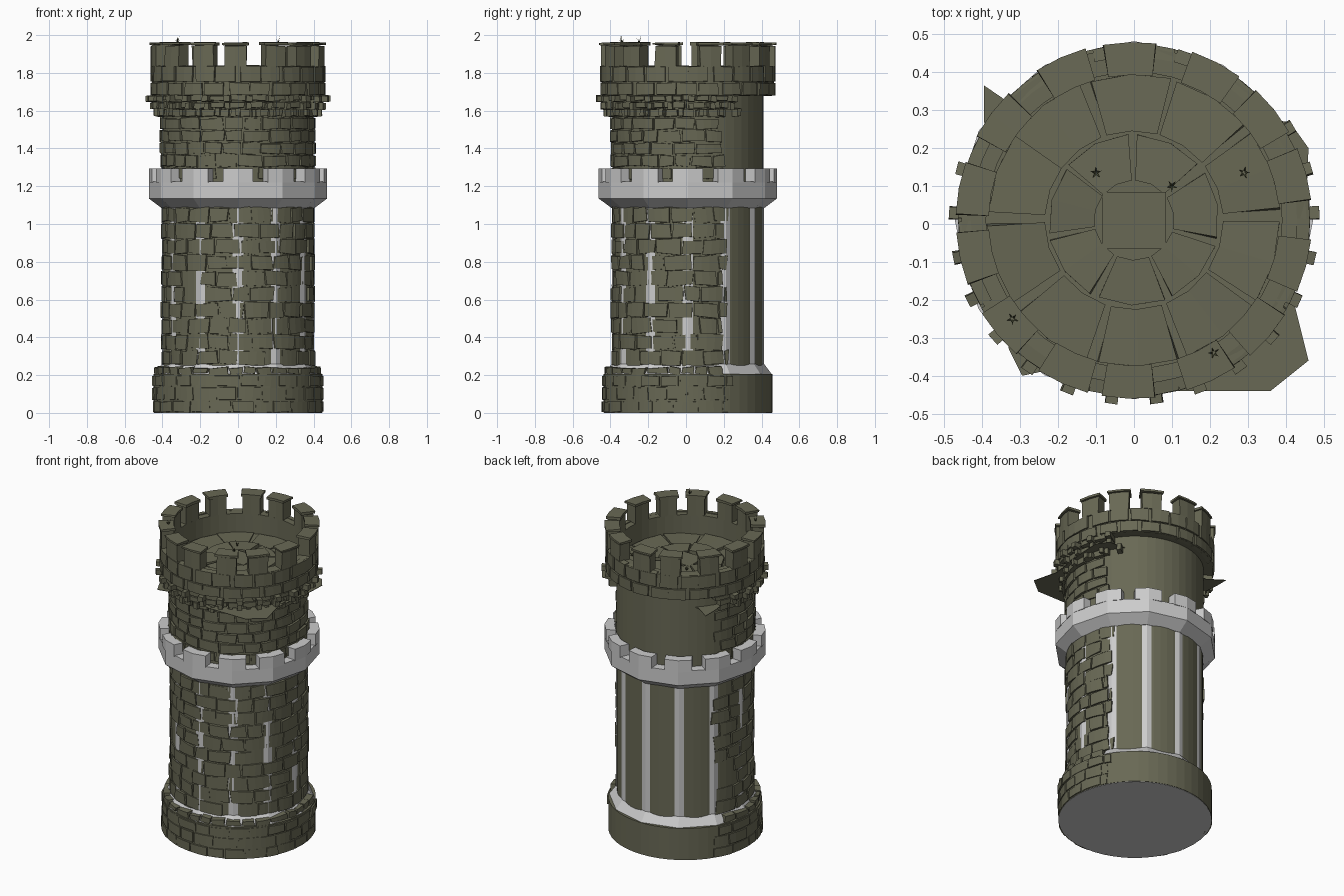
import bpy, bmesh, random
from math import sin, cos, pi, radians

random.seed(7)
CY = 0.01          # tower axis offset in y
if "Cube" in bpy.data.objects:
    bpy.data.objects.remove(bpy.data.objects["Cube"])


def material(name, rgb):
    m = bpy.data.materials.new(name)
    m.use_nodes = True
    m.diffuse_color = (*rgb, 1)
    bsdf = next(n for n in m.node_tree.nodes if n.type == 'BSDF_PRINCIPLED')
    bsdf.inputs["Base Color"].default_value = (*rgb, 1)
    return m


STONE = material("olive stone", (0.14, 0.14, 0.09))
GREY = material("pale grey", (0.6, 0.6, 0.6))
WEED = material("dark weed", (0.06, 0.065, 0.03))


def finish(name, bm, mat):
    bmesh.ops.recalc_face_normals(bm, faces=bm.faces)
    me = bpy.data.meshes.new(name)
    bm.to_mesh(me)
    bm.free()
    me.materials.append(mat)
    ob = bpy.data.objects.new(name, me)
    bpy.context.collection.objects.link(ob)
    return ob


def polar(r, deg, z):
    # angle 0 is the front, turning towards +x
    a = radians(deg)
    return (r * sin(a), CY - r * cos(a), z)


def lathe(name, profile, n, mat, closed=False):
    # revolve (radius, height) points; open profiles get end caps
    bm = bmesh.new()
    rings = [[bm.verts.new(polar(r, 360 * i / n, z)) for i in range(n)] for r, z in profile]
    pairs = list(zip(rings, rings[1:]))
    if closed:
        pairs.append((rings[-1], rings[0]))
    for lo, hi in pairs:
        for i in range(n):
            j = (i + 1) % n
            bm.faces.new((lo[i], lo[j], hi[j], hi[i]))
    if not closed:
        bm.faces.new(rings[0])
        bm.faces.new(rings[-1])
    return finish(name, bm, mat)


def brick(bm, a0, a1, z0, z1, r0, r1, segs=2, inset=0.004, jit=0.0):
    # curved block whose outer face is slightly smaller and uneven
    def j():
        return random.uniform(-jit, jit)
    lo, hi, rim = (j(), j()), (j(), j()), (j() * 0.5, j() * 0.5)
    side = (j() * 100, j() * 100)
    rows = []
    for i in range(segs + 1):
        t = i / segs
        a = a0 + (a1 - a0) * t
        sgn = 1 - 2 * t
        b = a + sgn * inset * 57 / max(r1, 0.1)
        zl = z0 + lo[0] * (1 - t) + lo[1] * t
        zh = z1 + hi[0] * (1 - t) + hi[1] * t
        r = r1 + rim[0] * (1 - t) + rim[1] * t
        skew = side[0] * (1 - t) + side[1] * t
        rows.append([bm.verts.new(p) for p in (
            polar(r0, a, zl), polar(r, b - skew, zl + inset),
            polar(r, b + skew, zh - inset), polar(r0, a, zh))])
    for p, q in zip(rows, rows[1:]):
        for k in range(4):
            m = (k + 1) % 4
            bm.faces.new((p[k], p[m], q[m], q[k]))
    bm.faces.new(rows[0])
    bm.faces.new(rows[-1])


def course(bm, z0, z1, r0, r1, start, end, width, jit=0.006, skip=0.0, gap=0.7):
    # one row of bricks with random lengths and ragged ends
    a = start + random.uniform(-5, 5)
    stop = end + random.uniform(-4, 4)
    while a < stop - 3:
        b = min(a + width * random.uniform(0.7, 1.3), stop)
        if random.random() >= skip:
            brick(bm, a + gap / 2, b - gap / 2, z0 + 0.002, z1 - 0.002, r0,
                  r1 + random.uniform(-0.004, 0.004), 3, 0.003, jit)
        a = b


# Plinth: grey underside, smooth drum, brick courses on the front
lathe("base_disc", [(0.445, 0), (0.445, 0.004)], 48, GREY)
lathe("base_drum", [(0.448, 0.002), (0.448, 0.205)], 48, STONE)
bm = bmesh.new()
for z0, z1 in ((0, 0.065), (0.065, 0.138), (0.138, 0.2)):
    course(bm, z0, z1, 0.43, 0.453, -122, 122, 15, 0.003)
course(bm, 0.2, 0.245, 0.38, 0.44, -118, 118, 13, 0.007)
finish("base_bricks", bm, STONE)

# Shaft: twelve-sided grey core whose corners pierce the round stone skin
lathe("shaft_core", [(0.445, 0.203), (0.44, 0.21), (0.403, 0.26), (0.403, 1.1)], 12, GREY)
lathe("shaft_skin", [(0.397, 0.2), (0.397, 1.1)], 60, STONE)
bm = bmesh.new()
rows = 10
for i in range(rows):
    z = 0.25 + 0.084 * i
    course(bm, z, z + 0.084, 0.38, 0.405, -119, 119, 17, 0.008, 0.06)
finish("shaft_bricks", bm, STONE)

# Grey belt with blocks bent round its corners
lathe("belt", [(0.39, 1.085), (0.405, 1.085), (0.472, 1.135), (0.472, 1.225), (0.39, 1.225)],
      12, GREY, True)
bm = bmesh.new()
for k in range(12):
    c = 30 * k
    ring = []
    for z in (1.22, 1.295):
        pts = [(0.463, c - 10), (0.472, c), (0.463, c + 10),
               (0.405, c + 11), (0.413, c), (0.405, c - 11)]
        ring.append([bm.verts.new(polar(r, a, z)) for r, a in pts])
    bm.faces.new(ring[0])
    bm.faces.new(ring[1])
    for i in range(6):
        j = (i + 1) % 6
        bm.faces.new((ring[0][i], ring[0][j], ring[1][j], ring[1][i]))
finish("belt_blocks", bm, GREY)

# Upper drum and its front brickwork
lathe("upper_drum", [(0.4, 1.1), (0.4, 1.7)], 48, STONE)
bm = bmesh.new()
for i in range(5):
    z = 1.235 + 0.066 * i
    course(bm, z, z + 0.066, 0.38, 0.41, -119, 119, 16, 0.006)
course(bm, 1.565, 1.61, 0.38, 0.425, -119, 119, 12, 0.004)
course(bm, 1.61, 1.65, 0.38, 0.44, -121, 121, 12, 0.004)
course(bm, 1.65, 1.685, 0.38, 0.455, -121, 121, 12, 0.003)
finish("upper_bricks", bm, STONE)

# Stepped corbels below the parapet
bm = bmesh.new()
for k in range(-8, 9):
    a = 14.2 * k + 7.1
    if abs(a) < 125:
        brick(bm, a - 2.3, a + 2.3, 1.645, 1.682, 0.39, 0.488, 1, 0.003, 0.003)
        brick(bm, a - 2, a + 2, 1.605, 1.645, 0.39, 0.465, 1, 0.003, 0.003)
        brick(bm, a + 5, a + 9, 1.57, 1.615, 0.39, 0.446, 1, 0.003, 0.003)
finish("corbels", bm, STONE)

# Thin ragged slab jutting out under the corbels
bm = bmesh.new()
outline = [(-0.395, 0.365), (-0.395, 0.27), (-0.33, -0.33), (-0.295, -0.4), (-0.2, -0.38),
           (0.1, -0.44), (0.36, -0.44), (0.46, -0.36), (0.42, -0.2), (0.455, 0.08),
           (0.46, 0.2), (0.41, 0.27), (0.2, 0.28), (-0.3, 0.3)]
low, top = [[bm.verts.new((x, y, z)) for x, y in outline] for z in (1.603, 1.606)]
bm.faces.new(low)
bm.faces.new(top)
for i in range(len(outline)):
    j = (i + 1) % len(outline)
    bm.faces.new((low[i], low[j], top[j], top[i]))
finish("jutting_slab", bm, STONE)

# Parapet wall, full circle of bricks
lathe("parapet", [(0.39, 1.68), (0.455, 1.68), (0.455, 1.835), (0.39, 1.835)], 48, STONE, True)
bm = bmesh.new()
for z0, z1 in ((1.68, 1.75), (1.75, 1.838)):
    n = 24
    for k in range(n):
        a = 360 / n * (k + (0.5 if z0 > 1.7 else 0)) + random.uniform(-1.5, 1.5)
        brick(bm, a - 7, a + 7, z0, z1, 0.43, 0.464, 2, 0.004, 0.003)
finish("parapet_bricks", bm, STONE)

# Merlons with flat cap stones
bm = bmesh.new()
for k in range(14):
    a = 360 / 14 * k + random.uniform(-2.5, 2.5)
    brick(bm, a - 7.6, a + 7.6, 1.83, 1.946, 0.39, 0.462, 2, 0.003, 0.004)
    brick(bm, a - 8.8, a + 8.8, 1.946, 1.962, 0.383, 0.47, 2, 0.002, 0.002)
finish("merlons", bm, STONE)

# Roof floor with rings of uneven paving
lathe("floor", [(0.395, 1.685), (0.395, 1.71)], 48, STONE)
bm = bmesh.new()
for count, r0, r1, z in ((10, 0.235, 0.385, 1.722), (7, 0.105, 0.225, 1.735)):
    step = 360 / count
    for k in range(count):
        a = step * k + random.uniform(-3, 3)
        brick(bm, a - step * 0.46, a + step * 0.46, 1.7, z, r0, r1, 2, 0.003, 0.006)
bmesh.ops.create_cube(bm, size=1)
bm.verts.ensure_lookup_table()
for v in bm.verts[-8:]:
    v.co = (v.co.x * 0.17, v.co.y * 0.15 + CY, 1.718 + v.co.z * 0.036)
finish("floor_paving", bm, STONE)

# Little weeds on the floor and the merlons
bm = bmesh.new()
for x, y, z, h in ((-0.1, 0.135, 1.73, 0.04), (0.1, 0.1, 1.73, 0.04), (0.29, 0.135, 1.715, 0.04),
                   (-0.32, -0.25, 1.955, 0.042), (0.21, -0.34, 1.955, 0.042)):
    for k in range(5):
        a = 2 * pi * k / 5 + x * 9
        dx, dy = cos(a), sin(a)
        bm.faces.new([bm.verts.new(p) for p in (
            (x - dy * 0.004, y + dx * 0.004, z), (x + dy * 0.004, y - dx * 0.004, z),
            (x + dx * 0.016, y + dy * 0.016, z + h * (1 if k % 2 else 0.6)))])
finish("weeds", bm, WEED)
